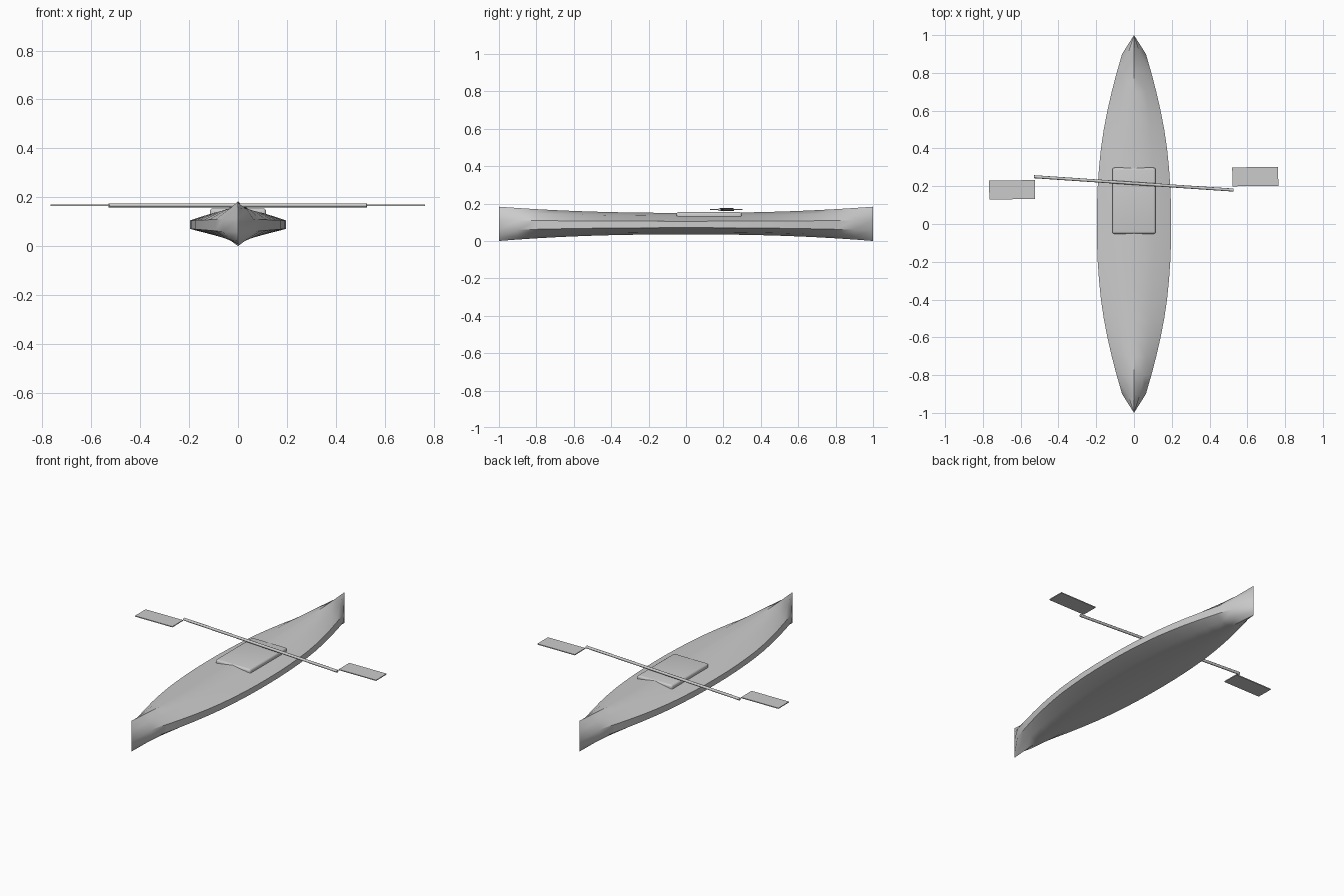
import bpy, bmesh, math

if "Cube" in bpy.data.objects:
    bpy.data.objects.remove(bpy.data.objects["Cube"])


def smooth(obj, angle):
    bpy.ops.object.select_all(action='DESELECT')
    obj.select_set(True)
    bpy.context.view_layer.objects.active = obj
    bpy.ops.object.shade_smooth_by_angle(angle=math.radians(angle))


def box(name, loc, size, rot=0.0, bevel=0.0):
    bpy.ops.mesh.primitive_cube_add(size=1, location=loc, rotation=(0, 0, rot))
    obj = bpy.context.object
    obj.name = name
    obj.scale = size
    bpy.ops.object.transform_apply(location=False, rotation=False, scale=True)
    if bevel:
        bm = bmesh.new()
        bm.from_mesh(obj.data)
        bmesh.ops.bevel(bm, geom=bm.edges[:], offset=bevel, segments=4,
                        profile=0.5, affect='EDGES')
        bm.to_mesh(obj.data)
        bm.free()
        smooth(obj, 35)
    return obj


# Hull: half cross-section (width fraction, height fraction) from keel to ridge
SECTION = [(0, 0), (0.55, 0.11), (1, 0.31), (1, 0.61), (0.55, 0.86), (0, 1)]
RING = SECTION + [(-x, z) for x, z in SECTION[-2:0:-1]]
# Half-widths at 0.1 steps from the middle to the tip
WIDTHS = [0.197, 0.196, 0.192, 0.185, 0.175, 0.16, 0.141, 0.118, 0.092, 0.063, 0]

bm = bmesh.new()
rings = []
for i in range(-10, 11):
    t = abs(i) / 10
    rise = t ** 2.3
    low, high = 0.035 * (1 - rise), 0.15 + 0.033 * rise
    rings.append([bm.verts.new((x * WIDTHS[abs(i)], i / 10, low + z * (high - low)))
                  for x, z in RING])
n = len(RING)
for a, b in zip(rings, rings[1:]):
    for k in range(n):
        bm.faces.new((a[k], a[(k + 1) % n], b[(k + 1) % n], b[k]))
bmesh.ops.remove_doubles(bm, verts=bm.verts[:], dist=1e-5)
bmesh.ops.recalc_face_normals(bm, faces=bm.faces[:])
mesh = bpy.data.meshes.new("hull")
bm.to_mesh(mesh)
bm.free()
hull = bpy.data.objects.new("hull", mesh)
bpy.context.collection.objects.link(hull)
smooth(hull, 35)

# Cockpit cover, a rounded slab set into the deck
box("cockpit_cover", (0, 0.123, 0.129), (0.23, 0.35, 0.05), bevel=0.012)

# Paddle shaft
bpy.ops.mesh.primitive_cylinder_add(
    vertices=12, radius=0.008, depth=1.058, location=(-0.001, 0.215, 0.167),
    rotation=(math.pi / 2, 0, math.pi / 2 - 0.067))
shaft = bpy.context.object
shaft.name = "paddle_shaft"
smooth(shaft, 40)

# Paddle blades
for name, x, y in (("paddle_blade_left", -0.645, 0.181), ("paddle_blade_right", 0.642, 0.251)):
    box(name, (x, y, 0.167), (0.243, 0.1, 0.005), rot=0.012)
